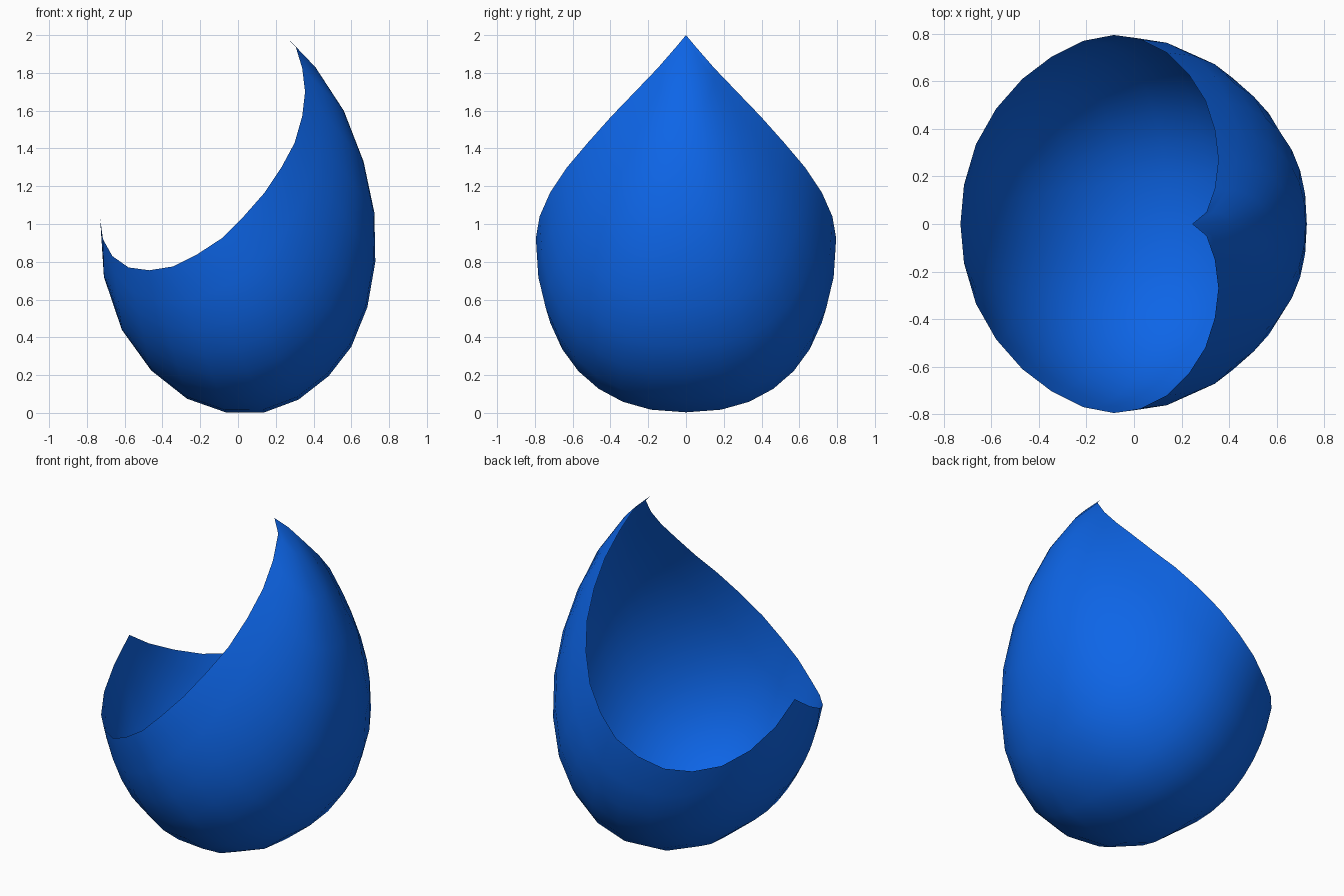
import bpy, bmesh, math

if "Cube" in bpy.data.objects:
    bpy.data.objects.remove(bpy.data.objects["Cube"])

# Centre line of the shell in the y = 0 plane (x, z), from low tip to high tip
keel = [(-.73, 1.03), (-.71, .72), (-.615, .44), (-.46, .225), (-.27, .075),
        (-.065, .003), (.14, .003), (.32, .07), (.48, .195), (.60, .35),
        (.685, .56), (.727, .80), (.722, 1.06), (.665, 1.33), (.56, 1.60),
        (.41, 1.83), (.245, 2.0)]
# Open rim (x, half width y, z), matching the centre line point for point
rim = [(-.73, 0, 1.03), (-.715, .165, .92), (-.665, .335, .83), (-.58, .485, .77),
       (-.47, .61, .755), (-.345, .705, .775), (-.215, .77, .84), (-.085, .795, .925),
       (.03, .775, 1.04), (.14, .72, 1.165), (.23, .63, 1.30), (.30, .52, 1.43),
       (.34, .395, 1.57), (.355, .27, 1.70), (.34, .15, 1.825), (.305, .05, 1.94),
       (.245, 0, 2.0)]
SIDES, POWER = 16, 2.3


def section(k, r):
    """Rounded half-oval from one rim edge, under the keel, to the other."""
    pts = []
    for j in range(SIDES + 1):
        t = math.pi * (j / SIDES - .5)
        c = max(0, math.cos(t)) ** (2 / POWER)
        s = math.copysign(abs(math.sin(t)) ** (2 / POWER), t)
        pts.append((r[0] + (k[0] - r[0]) * c, r[1] * s, r[2] + (k[1] - r[2]) * c))
    return pts


# Loft the thin open shell through the sections
bm = bmesh.new()
rows = [[bm.verts.new(p) for p in section(k, r)] for k, r in zip(keel, rim)]
for a, b in zip(rows, rows[1:]):
    for j in range(SIDES):
        bm.faces.new((a[j], a[j + 1], b[j + 1], b[j]))
bmesh.ops.remove_doubles(bm, verts=bm.verts, dist=1e-4)
bm.normal_update()

# Outer side faces away from the middle of the bowl
lowest = min(bm.faces, key=lambda f: f.calc_center_median().z)
if lowest.normal.z > 0:
    bmesh.ops.reverse_faces(bm, faces=bm.faces)
for f in bm.faces:
    f.smooth = True

mesh = bpy.data.meshes.new("open_shell")
bm.to_mesh(mesh)
bm.free()
shell = bpy.data.objects.new("open_shell", mesh)
bpy.context.collection.objects.link(shell)

blue = bpy.data.materials.new("blue")
blue.diffuse_color = (.004, .13, .80, 1)
blue.use_nodes = True
blue.node_tree.nodes["Principled BSDF"].inputs["Base Color"].default_value = blue.diffuse_color
mesh.materials.append(blue)
